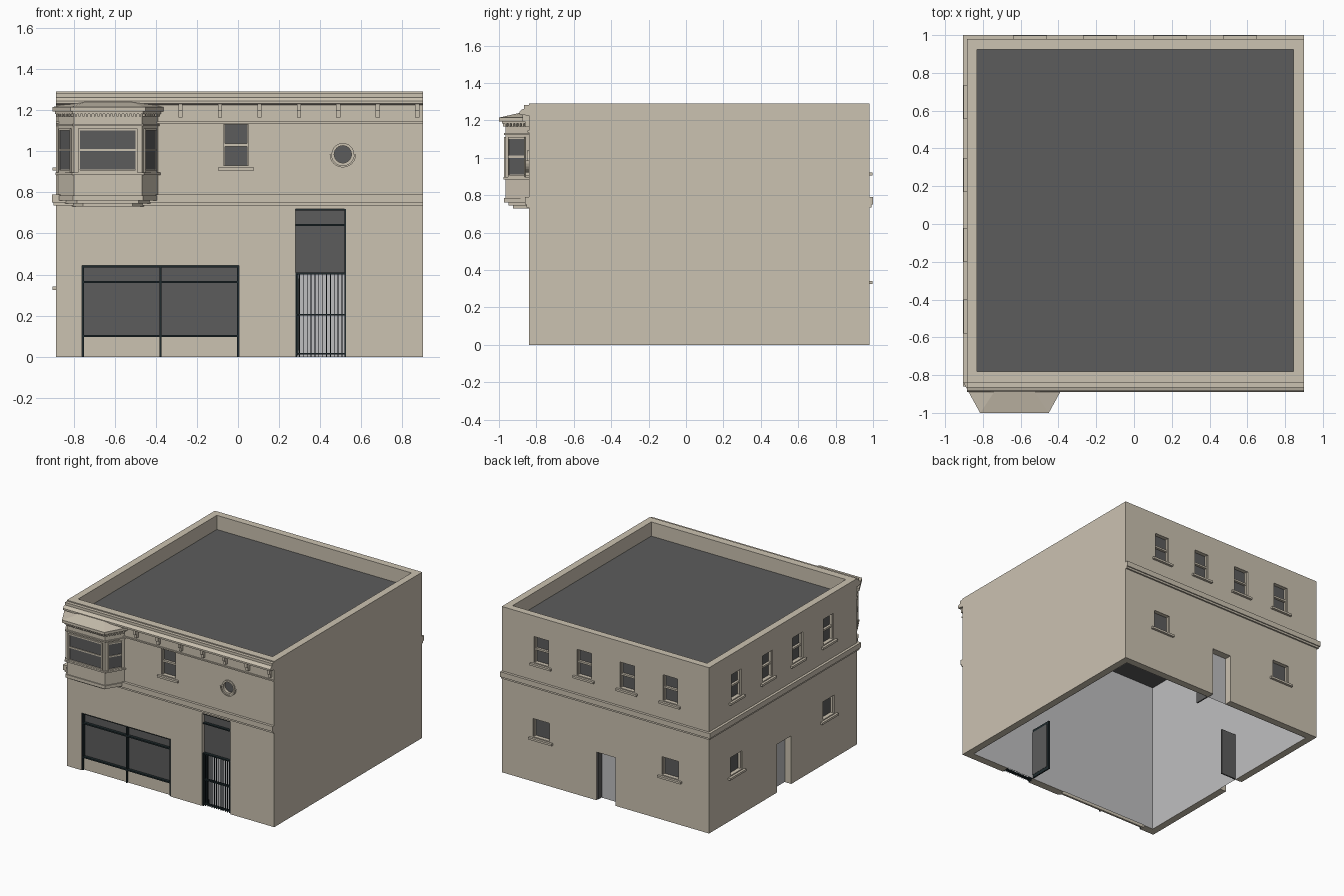
import bpy, bmesh, math
from mathutils import Vector

if "Cube" in bpy.data.objects:
    bpy.data.objects.remove(bpy.data.objects["Cube"], do_unlink=True)


def material(name, rgb):
    m = bpy.data.materials.new(name)
    m.use_nodes = True
    m.diffuse_color = (*rgb, 1)
    m.node_tree.nodes["Principled BSDF"].inputs["Base Color"].default_value = (*rgb, 1)
    return m


STONE = material("beige stone", (0.60, 0.54, 0.44))
DARK = material("dark grey glass and roof", (0.107, 0.107, 0.107))
FRAME = material("dark teal metal", (0.014, 0.024, 0.027))
INNER = material("light grey plaster", (0.52, 0.52, 0.53))

parts = {}  # part name -> (bmesh, material)


def prism(name, pts, vec, mat=STONE):
    """Extrude a flat polygon along a vector, adding it to the named part."""
    bm = parts.setdefault(name, (bmesh.new(), mat))[0]
    vec = Vector(vec)
    a = [bm.verts.new(p) for p in pts]
    b = [bm.verts.new(Vector(p) + vec) for p in pts]
    n = len(pts)
    faces = [bm.faces.new(a[::-1]), bm.faces.new(b)]
    faces += [bm.faces.new((a[i], a[(i + 1) % n], b[(i + 1) % n], b[i])) for i in range(n)]
    bmesh.ops.recalc_face_normals(bm, faces=faces)


def box(name, x0, x1, y0, y1, z0, z1, mat=STONE):
    prism(name, [(x0, y0, z0), (x1, y0, z0), (x1, y1, z0), (x0, y1, z0)], (0, 0, z1 - z0), mat)


X0, X1, Y0, Y1, TOP = -0.885, 0.90, -0.84, 0.98, 1.29
IX0, IX1, IY0, IY1 = -0.83, 0.845, -0.78, 0.925


def wall_point(side, u, d, z):
    """Point at position u along a wall, d outward from its face."""
    return {"front": (u, Y0 - d, z), "back": (u, Y1 + d, z), "left": (X0 - d, u, z)}[side]


def wall_box(name, side, u0, u1, d0, d1, z0, z1, mat=STONE):
    a, b = wall_point(side, u0, d0, z0), wall_point(side, u1, d1, z1)
    lo, hi = [min(p) for p in zip(a, b)], [max(p) for p in zip(a, b)]
    box(name, lo[0], hi[0], lo[1], hi[1], lo[2], hi[2], mat)


def opening(side, u0, u1, z0, z1):
    wall_box("opening_cutter", side, u0, u1, -0.1, 0.05, z0, z1)


def sash_window(side, u, half, z0, z1):
    """Recessed pane with meeting rail, slim frame and projecting sill."""
    opening(side, u - half, u + half, z0, z1)
    wall_box("window_glass", side, u - half, u + half, -0.035, -0.03, z0, z1, DARK)
    if z1 - z0 > 0.17:
        mid = (z0 + z1) / 2
        wall_box("window_rails", side, u - half, u + half, -0.03, -0.012, mid - 0.006, mid + 0.008)
    for s in (-1, 1):
        wall_box("window_rails", side, u + s * half, u + s * (half - 0.006), -0.03, -0.012, z0, z1)
    wall_box("window_sills", side, u - half - 0.028, u + half + 0.028, -0.01, 0.018, z0 - 0.024, z0 - 0.008)


# Windows on the front, back and left walls
sash_window("front", -0.01, 0.06, 0.93, 1.13)
for side, places in (("back", (-0.55, -0.18, 0.19, 0.56)), ("left", (-0.49, -0.11, 0.26, 0.645))):
    for u in places:
        sash_window(side, u, 0.062, 0.93, 1.13)
    for u in (places[0], places[-1]):
        sash_window(side, u, 0.072, 0.35, 0.49)

# Doorways with leaves standing open inwards
opening("back", -0.08, 0.085, -0.1, 0.375)
box("back_door", 0.075, 0.085, 0.80, 0.97, 0.005, 0.37, DARK)
opening("left", -0.03, 0.145, -0.1, 0.375)
box("left_door", -0.875, -0.70, 0.135, 0.145, 0.005, 0.37, DARK)

# Shopfront
S0, S1 = -0.76, 0.005
opening("front", S0, S1, -0.1, 0.445)
wall_box("shop_glass", "front", S0, S1, -0.035, -0.03, 0.1, 0.445, DARK)
wall_box("shop_base_panel", "front", S0, S1, -0.035, -0.02, 0, 0.1)
for u in (S0, (S0 + S1) / 2 - 0.005, S1 - 0.01):
    wall_box("shop_frame", "front", u, u + 0.01, -0.03, -0.008, 0, 0.445, FRAME)
for z in (0.095, 0.358, 0.435):
    wall_box("shop_frame", "front", S0, S1, -0.03, -0.008, z, z + 0.011, FRAME)

# Front entrance with transom and barred gate
E0, E1 = 0.28, 0.525
opening("front", E0, E1, -0.1, 0.72)
wall_box("entrance_transom", "front", E0, E1, -0.035, -0.03, 0.405, 0.72, DARK)
for z in (0.01, 0.2, 0.4, 0.636, 0.711):
    wall_box("entrance_frame", "front", E0, E1, -0.03, -0.008, z, z + 0.009, FRAME)
for u in (E0, E1 - 0.008):
    wall_box("entrance_frame", "front", u, u + 0.008, -0.03, -0.006, 0, 0.72 if u > E0 else 0.41, FRAME)
for i in range(1, 13):
    u = E0 + (E1 - E0) * i / 13
    wall_box("entrance_gate", "front", u - 0.002, u + 0.002, -0.018, -0.012, 0, 0.4, FRAME)
box("front_door", 0.284, 0.294, -0.80, -0.60, 0.005, 0.40, FRAME)
box("front_door_pane", 0.282, 0.296, -0.78, -0.62, 0.03, 0.38, DARK)

# Round window with a trim ring and a lower lip
RX, RZ = 0.51, 0.985


def arc_ring(name, r0, r1, depth, start, end, steps):
    for i in range(steps):
        a, b = (start + (end - start) * k / steps for k in (i, i + 1))
        pts = [(RX + r * math.cos(t), Y0 + 0.005, RZ + r * math.sin(t))
               for r, t in ((r0, a), (r1, a), (r1, b), (r0, b))]
        prism(name, pts, (0, -depth - 0.005, 0))


def disc(name, r, y, depth, mat=STONE):
    prism(name, [(RX + r * math.cos(t), y, RZ + r * math.sin(t))
                 for t in (math.tau * i / 24 for i in range(24))], (0, depth, 0), mat)


disc("opening_cutter", 0.043, Y0 - 0.05, 0.15)
disc("round_window_glass", 0.046, Y0 + 0.015, 0.005, DARK)
arc_ring("round_window_trim", 0.042, 0.055, 0.01, 0, math.tau, 24)
arc_ring("round_window_lip", 0.055, 0.064, 0.018, math.pi, math.tau, 12)

# String course around front, back and left
for grow, z0, z1 in ((0.012, 0.735, 0.75), (0.02, 0.75, 0.79)):
    box("string_course", X0 - grow, X1, Y0 - grow, Y0, z0, z1)
    box("string_course", X0 - grow, X1, Y1, Y1 + grow, z0, z1)
    box("string_course", X0 - grow, X0, Y0, Y1, z0, z1)

# Front cornice, frieze moulding and brackets
profile = [(0, 1.282), (0.025, 1.282), (0.025, 1.262), (0.038, 1.258), (0.05, 1.245), (0.05, 1.232), (0, 1.225)]
prism("front_cornice", [(X0, Y0 - d, z) for d, z in profile], (X1 - X0, 0, 0))
wall_box("frieze_moulding", "front", X0, X1, 0, 0.008, 1.135, 1.145)
for i in range(7):
    u = -0.28 + i * 0.192
    wall_box("cornice_brackets", "front", u - 0.01, u + 0.01, 0, 0.022, 1.165, 1.195)
    wall_box("cornice_brackets", "front", u - 0.01, u + 0.01, 0, 0.035, 1.195, 1.23)

# Bay window
BX = -0.633


def bay_outline(back, front, y, z):
    return [(BX - back, Y0, z), (BX - front, y, z), (BX + front, y, z), (BX + back, Y0, z)]


def bay_layer(name, back, front, y, z0, z1, mat=STONE):
    prism(name, bay_outline(back, front, y, z0), (0, 0, z1 - z0), mat)


bay_layer("bay_body", 0.243, 0.165, -0.965, 0.78, 1.19)
bay_layer("bay_corbel", 0.25, 0.17, -0.973, 0.76, 0.785)
bay_layer("bay_corbel", 0.215, 0.15, -0.95, 0.745, 0.76)
bay_layer("bay_corbel", 0.175, 0.12, -0.925, 0.73, 0.745)
bay_layer("bay_sill", 0.255, 0.175, -0.977, 0.885, 0.897)
bay_layer("bay_lintel", 0.252, 0.173, -0.974, 1.122, 1.132)
bay_layer("bay_eave", 0.258, 0.172, -0.983, 1.182, 1.194)
bay_layer("bay_eave", 0.27, 0.182, -1.0, 1.194, 1.215)

# Hipped bay roof: the top ring is drawn in toward the wall
bay_layer("bay_roof", 0.268, 0.18, -0.998, 1.215, 1.24)
for v in parts["bay_roof"][0].verts:
    if v.co.z > 1.23:
        v.co.x = BX + (v.co.x - BX) * 0.6
        v.co.y = max(v.co.y, -0.89)


def bay_panel(name, p, q, t0, t1, z0, z1, out, mat=STONE):
    """Plate on a bay face, spanning t0..t1 of the edge from p to q."""
    p, q = Vector(p), Vector(q)
    e = (q - p).normalized()
    n = Vector((e.y, -e.x, 0))
    a, b = p.lerp(q, t0), p.lerp(q, t1)
    pts = [a - n * 0.003, b - n * 0.003, b + n * out, a + n * out]
    prism(name, [(v.x, v.y, z0) for v in pts], (0, 0, z1 - z0), mat)


corners = bay_outline(0.243, 0.165, -0.965, 0)
for p, q, m, teeth in zip(corners, corners[1:], (0.17, 0.09, 0.17), (7, 18, 7)):
    bay_panel("bay_glass", p, q, m, 1 - m, 0.91, 1.105, 0.003, DARK)
    for z in (0.897, 1.0, 1.1):
        bay_panel("bay_window_frame", p, q, m, 1 - m, z, z + 0.011, 0.009)
    for a, b in ((m - 0.03, m), (1 - m, 1.03 - m)):
        bay_panel("bay_window_frame", p, q, a, b, 0.897, 1.111, 0.009)
    for i in range(teeth):
        t = (i + 0.25) / teeth
        bay_panel("bay_dentils", p, q, t, t + 0.5 / teeth, 1.168, 1.183, 0.014)

# Outer walls, roof, and the solids that cut them
box("walls", X0, X1, Y0, Y1, 0, TOP)
box("hollow_cutter", IX0, IX1, IY0, IY1, -0.2, TOP + 0.2)
box("roof", IX0, IX1, IY0, IY1, 1.17, 1.18, DARK)

# Turn every collected part into an object
objects = {}
for name, (bm, mat) in parts.items():
    me = bpy.data.meshes.new(name)
    bm.to_mesh(me)
    bm.free()
    me.materials.append(mat)
    objects[name] = bpy.data.objects.new(name, me)
    bpy.context.scene.collection.objects.link(objects[name])

for cutter in ("hollow_cutter", "opening_cutter"):
    mod = objects["walls"].modifiers.new(cutter, "BOOLEAN")
    mod.operation = "DIFFERENCE"
    mod.solver = "EXACT"
    mod.object = objects[cutter]
    objects[cutter].hide_render = True
    objects[cutter].hide_viewport = True
    objects[cutter].display_type = "WIRE"

# Plaster lining of the interior, open below, with a dark ceiling
bm = bmesh.new()
bmesh.ops.create_cube(bm, size=1)
for v in bm.verts:
    v.co = (IX1 - 0.002 if v.co.x > 0 else IX0 + 0.002,
            IY1 - 0.002 if v.co.y > 0 else IY0 + 0.002,
            1.165 if v.co.z > 0 else 0)
bm.normal_update()
bmesh.ops.delete(bm, geom=[f for f in bm.faces if f.normal.z < -0.5], context="FACES")
for f in bm.faces:
    f.material_index = 1 if f.normal.z > 0.5 else 0
bmesh.ops.reverse_faces(bm, faces=bm.faces[:])
me = bpy.data.meshes.new("interior_lining")
bm.to_mesh(me)
bm.free()
me.materials.append(INNER)
me.materials.append(DARK)
bpy.context.scene.collection.objects.link(bpy.data.objects.new("interior_lining", me))
